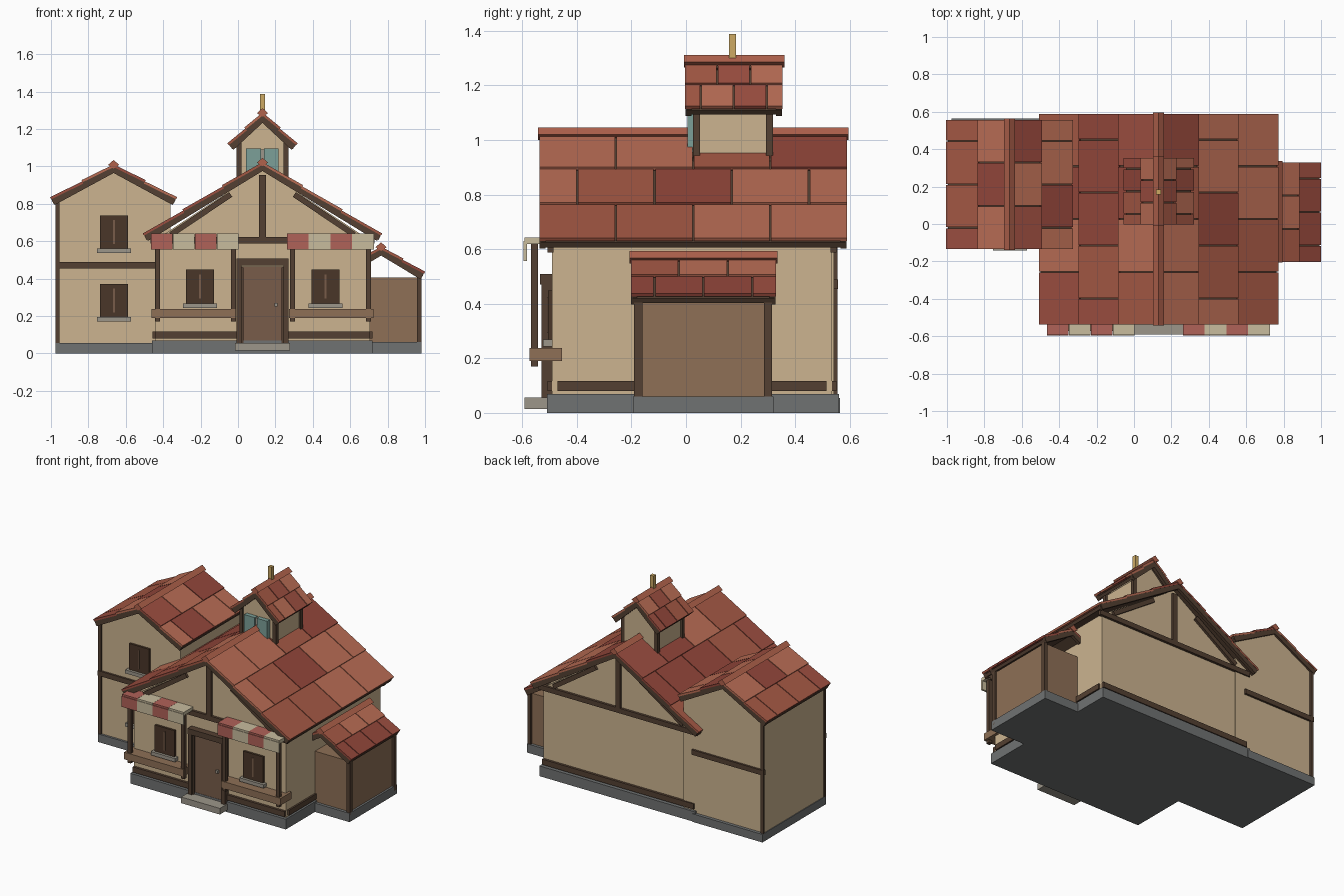
import bpy, bmesh, random
from mathutils import Vector

if "Cube" in bpy.data.objects:
    bpy.data.objects.remove(bpy.data.objects["Cube"])

random.seed(4)


def mat(name, r, g, b):
    m = bpy.data.materials.new(name)
    m.diffuse_color = [((c / 255 + 0.055) / 1.055) ** 2.4 for c in (r, g, b)] + [1]
    m.use_nodes = True
    m.node_tree.nodes["Principled BSDF"].inputs["Base Color"].default_value = m.diffuse_color
    return m


PLASTER = mat("plaster", 204, 180, 144)
TIMBER = mat("timber", 84, 64, 50)
PLANK = mat("plank", 142, 112, 86)
DOOR = mat("door", 120, 92, 74)
STONE = mat("stone", 112, 114, 114)
SILL = mat("sill", 156, 150, 138)
SHUTTER = mat("shutter", 74, 54, 40)
TEAL = mat("teal", 124, 160, 152)
BRASS = mat("brass", 205, 170, 100)
RED = mat("awning_red", 176, 98, 88)
CREAM = mat("awning_cream", 200, 188, 158)
RIDGE = mat("ridge", 176, 98, 76)
TILES = [mat(f"tile_{i}", *c) for i, c in enumerate(
    [(146, 70, 58), (164, 88, 68), (184, 108, 84), (156, 78, 64)])]


def prism(name, pts, y0, y1, m):
    """Extrude an xz outline along y."""
    bm = bmesh.new()
    f = bm.faces.new([bm.verts.new((x, y0, z)) for x, z in pts])
    ext = bmesh.ops.extrude_face_region(bm, geom=[f])["geom"]
    bmesh.ops.translate(bm, vec=(0, y1 - y0, 0),
                        verts=[v for v in ext if isinstance(v, bmesh.types.BMVert)])
    bmesh.ops.recalc_face_normals(bm, faces=bm.faces)
    me = bpy.data.meshes.new(name)
    bm.to_mesh(me)
    bm.free()
    me.materials.append(m)
    ob = bpy.data.objects.new(name, me)
    bpy.context.collection.objects.link(ob)
    return ob


def box(name, x0, x1, y0, y1, z0, z1, m):
    return prism(name, [(x0, z0), (x1, z0), (x1, z1), (x0, z1)], y0, y1, m)


def beam(name, p, q, t, y0, y1, m):
    """Sloping board between two xz points."""
    p, q = Vector(p), Vector(q)
    d = (q - p).normalized()
    n = Vector((-d.y, d.x)) * t / 2
    return prism(name, [p - n, q - n, q + n, p + n], y0, y1, m)


def house(name, cx, half, y0, y1, z0, eave, apex, m=PLASTER):
    return prism(name, [(cx - half, z0), (cx + half, z0), (cx + half, eave),
                        (cx, apex), (cx - half, eave)], y0, y1, m)


def roof(name, cx, half, apex, drop, y0, y1, rows, cap=0.03):
    for s in (-1, 1):
        top = Vector((cx, apex))
        run = Vector((s * half, -drop))
        n = Vector((s * drop, half)).normalized()
        # dark deck with thicker boards on both gable ends
        beam(name + "_deck", top - n * 0.022, top + run - n * 0.022, 0.02, y0 + .01, y1 - .01, TIMBER)
        for a in (y0 + 0.004, y1 - 0.026):
            beam(name + "_barge_board", top - n * 0.022, top + run * 0.995 - n * 0.022,
                 0.036, a, a + 0.022, TIMBER)
        # staggered tiles, lower edges lifted over the next row
        step = (y1 - y0) / (4 if rows == 3 else 3)
        for r in range(rows):
            y = y0
            end = y0 + step * (0.5 if r % 2 else 1)
            while y < y1 - 0.01:
                e = min(end, y1)
                beam(name + "_tile", top + run * (r / rows) - n * 0.006,
                     top + run * ((r + 1) / rows) + n * 0.002, 0.013,
                     y + 0.003, e - 0.003, random.choice(TILES))
                y, end = e, e + step
    c = apex - 0.002
    prism(name + "_ridge_cap", [(cx - cap, c), (cx, c - 0.02), (cx + cap, c), (cx, c + 0.026)],
          y0 - 0.002, y1 + 0.004, RIDGE)


def window(name, cx, y, z0, z1):
    box(name + "_shutters", cx - 0.075, cx + 0.075, y - 0.015, y + 0.01, z0, z1, SHUTTER)
    box(name + "_mullion", cx - 0.005, cx + 0.005, y - 0.02, y, z0 + 0.025, z1 - 0.025, DOOR)
    box(name + "_sill", cx - 0.092, cx + 0.092, y - 0.033, y + 0.01, z0 - 0.024, z0, SILL)


CX = 0.131

# main house
box("main_base", -0.46, 0.72, -0.51, 0.56, 0, 0.07, STONE)
house("main_walls", CX, 0.575, -0.49, 0.535, 0.06, 0.605, 0.985)
roof("main_roof", CX, 0.636, 1.022, 0.388, -0.54, 0.592, 3)
for side, y in (("front", -0.507), ("back", 0.53)):
    box(side + "_sill_beam", CX - 0.575, CX + 0.575, y, y + 0.022, 0.08, 0.117, TIMBER)
    box(side + "_gable_beam", CX - 0.6, CX + 0.6, y, y + 0.022, 0.588, 0.622, TIMBER)
    box(side + "_king_post", CX - 0.018, CX + 0.018, y, y + 0.022, 0.62, 0.955, TIMBER)
    for s in (-1, 1):
        beam(side + "_gable_brace", (CX + s * 0.17, 0.85), (CX + s * 0.49, 0.635),
             0.03, y, y + 0.022, TIMBER)
box("right_sill_beam", 0.7, 0.718, -0.47, 0.515, 0.08, 0.117, TIMBER)
box("left_sill_beam", -0.457, -0.44, -0.47, -0.11, 0.08, 0.117, TIMBER)

# door
box("door_leaf", 0.02, 0.246, -0.508, -0.48, 0.05, 0.465, DOOR)
for s in (-1, 1):
    box("door_post", CX + s * 0.126 - 0.014, CX + s * 0.126 + 0.014, -0.53, -0.485, 0.055, 0.47, TIMBER)
    box("door_inner_frame", CX + s * 0.108 - 0.006, CX + s * 0.108 + 0.006, -0.518, -0.485, 0.055, 0.46, TIMBER)
box("door_lintel", CX - 0.14, CX + 0.14, -0.535, -0.485, 0.47, 0.508, TIMBER)
box("door_knob", 0.195, 0.211, -0.522, -0.505, 0.25, 0.27, SILL)
box("door_step", -0.017, 0.277, -0.592, -0.5, 0.015, 0.057, SILL)

# awnings, their posts, planter shelves and windows on both sides of the door
for side, x0, wx in (("left", -0.466, -0.203), ("right", 0.261, 0.468)):
    w = 0.1175
    for i in range(4):
        a = x0 + i * w
        if side == "right":
            a = x0 + i * 0.1165
        m = (RED, CREAM)[i % 2]
        box(side + "_awning_top", a, a + w - .001, -0.592, -0.49, 0.618, 0.642, m)
        box(side + "_awning_flap", a, a + w - .001, -0.596, -0.583, 0.557, 0.63, m)
    window(side + "_window", wx, -0.49, 0.268, 0.448)
for x in (-0.429, -0.024, 0.291, 0.697):
    box("awning_post", x - 0.013, x + 0.013, -0.567, -0.542, 0.17, 0.62, TIMBER)
for a, b in ((-0.462, -0.013), (0.272, 0.725)):
    box("planter_shelf", a, b, -0.573, -0.455, 0.19, 0.238, PLANK)

# left wing
box("wing_base", -0.975, -0.44, -0.125, 0.565, 0, 0.055, STONE)
house("wing_walls", -0.665, 0.305, -0.11, 0.543, 0.05, 0.815, 0.975)
roof("wing_roof", -0.665, 0.336, 1.01, 0.182, -0.136, 0.56, 2)
for side, y in (("front", -0.124), ("back", 0.537)):
    box(side + "_wing_band", -0.977, -0.43, y, y + 0.02, 0.454, 0.488, TIMBER)
    box(side + "_wing_corner_post", -0.976, -0.955, y + 0.004, y + 0.018, 0.055, 0.82, TIMBER)
window("wing_upper_window", -0.663, -0.11, 0.56, 0.738)
window("wing_lower_window", -0.663, -0.11, 0.195, 0.372)

# right shed with open gable
box("shed_base", 0.7, 0.982, -0.195, 0.32, 0, 0.06, STONE)
box("shed_walls", 0.7, 0.968, -0.175, 0.3, 0.055, 0.405, PLANK)
roof("shed_roof", 0.765, 0.232, 0.57, 0.14, -0.205, 0.332, 2)
for y in (-0.19, 0.285):
    box("shed_post", 0.957, 0.982, y, y + 0.03, 0.03, 0.425, TIMBER)

# roof turret
house("turret_walls", CX, 0.125, 0.035, 0.315, 0.8, 1.12, 1.25)
roof("turret_roof", CX, 0.183, 1.287, 0.17, -0.006, 0.356, 2)
for x in (CX - 0.126, CX + 0.126):
    for y in (0.025, 0.293):
        box("turret_post", x - 0.013, x + 0.013, y, y + 0.026, 0.85, 1.13, TIMBER)
for x0, x1 in ((0.043, 0.122), (0.138, 0.217)):
    box("turret_shutter", x0, x1, 0.006, 0.04, 0.95, 1.095, TEAL)
box("turret_mullion", 0.122, 0.138, 0.015, 0.04, 0.95, 1.09, SILL)
box("finial", CX - 0.013, CX + 0.013, 0.158, 0.184, 1.28, 1.388, BRASS)
